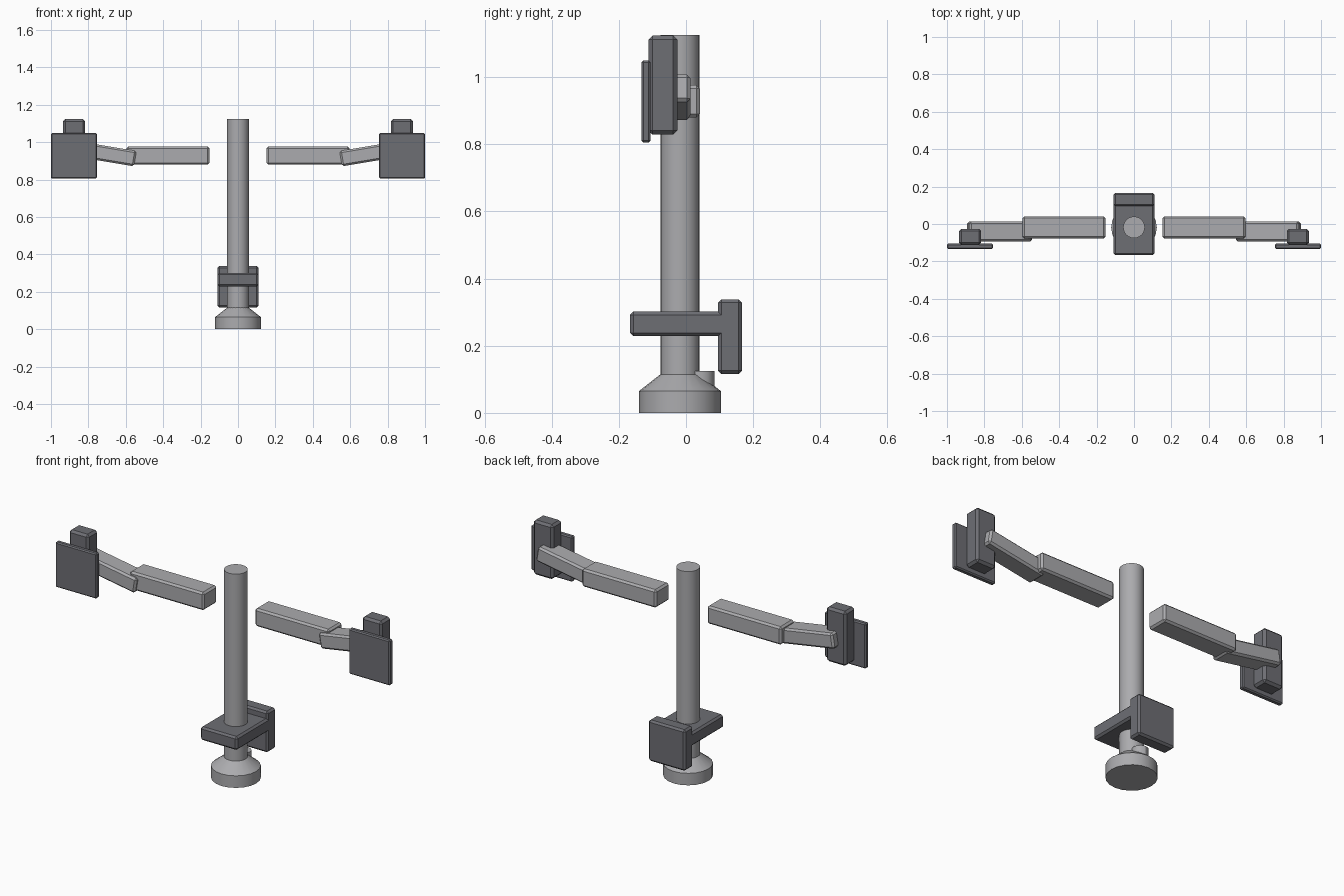
import bpy, bmesh, math
from mathutils import Matrix, Vector

default = bpy.data.objects.get("Cube")
if default:
    bpy.data.objects.remove(default, do_unlink=True)


def material(name, rgb):
    m = bpy.data.materials.new(name)
    m.use_nodes = True
    m.diffuse_color = (*rgb, 1)
    m.node_tree.nodes["Principled BSDF"].inputs["Base Color"].default_value = (*rgb, 1)
    return m


LIGHT = material("light_grey_metal", (0.41, 0.41, 0.425))
DARK = material("dark_grey_metal", (0.155, 0.157, 0.175))
POLE_Y = -0.018


def finish(bm, name, mat):
    bmesh.ops.recalc_face_normals(bm, faces=bm.faces)
    mesh = bpy.data.meshes.new(name)
    bm.to_mesh(mesh)
    bm.free()
    mesh.materials.append(mat)
    ob = bpy.data.objects.new(name, mesh)
    bpy.context.collection.objects.link(ob)
    return ob


def box(name, centre, size, mat, chamfer, tilt=0.0):
    """Chamfered box, tilted about the y axis."""
    bm = bmesh.new()
    bmesh.ops.create_cube(bm, size=1, matrix=Matrix.Diagonal((*size, 1)))
    bmesh.ops.bevel(bm, geom=bm.edges[:], offset=chamfer, segments=1, affect='EDGES')
    bm.transform(Matrix.Translation(centre) @ Matrix.Rotation(tilt, 4, 'Y'))
    return finish(bm, name, mat)


def lathe(name, profile, y, sides, mat):
    """Solid of revolution from (radius, height) points."""
    bm = bmesh.new()
    verts = [bm.verts.new((r, 0, z)) for r, z in profile]
    edges = [bm.edges.new(pair) for pair in zip(verts, verts[1:])]
    bmesh.ops.spin(bm, geom=verts + edges, cent=(0, 0, 0), axis=(0, 0, 1),
                   angle=math.tau, steps=sides, use_merge=True)
    bmesh.ops.remove_doubles(bm, verts=bm.verts, dist=1e-5)
    bm.transform(Matrix.Translation((0, y, 0)))
    ob = finish(bm, name, mat)
    bpy.ops.object.select_all(action='DESELECT')
    ob.select_set(True)
    bpy.context.view_layer.objects.active = ob
    bpy.ops.object.shade_smooth_by_angle(angle=math.radians(30))
    return ob


# Pole, flared foot and clamp screw
lathe("pole", [(0, 0.1), (0.058, 0.1), (0.058, 1.125), (0, 1.125)], POLE_Y, 24, LIGHT)
lathe("foot", [(0, 0), (0.122, 0), (0.122, 0.065), (0.058, 0.115), (0, 0.115)],
      POLE_Y, 20, LIGHT)
lathe("clamp_screw", [(0, 0.03), (0.04, 0.03), (0.04, 0.125), (0, 0.125)], 0.045, 12, LIGHT)

# Desk clamp
box("clamp_plate", (0, -0.02, 0.265), (0.22, 0.294, 0.073), DARK, 0.01)
box("clamp_back", (0, 0.131, 0.227), (0.22, 0.072, 0.222), DARK, 0.01)

# Arms and screen mounts, one set on each side
for side, s in (("left", 1), ("right", -1)):
    box(side + "_inner_arm", (s * 0.374, POLE_Y, 0.928), (0.444, 0.118, 0.097), LIGHT, 0.01)
    box(side + "_outer_arm", (s * 0.718, -0.04, 0.94), (0.342, 0.106, 0.083), LIGHT, 0.01,
        tilt=-s * math.radians(9.5))
    box(side + "_mount_block", (s * 0.876, -0.069, 0.976), (0.118, 0.086, 0.295), DARK, 0.012)
    box(side + "_screen_plate", (s * 0.877, -0.119, 0.927), (0.246, 0.028, 0.244), DARK, 0.006)
